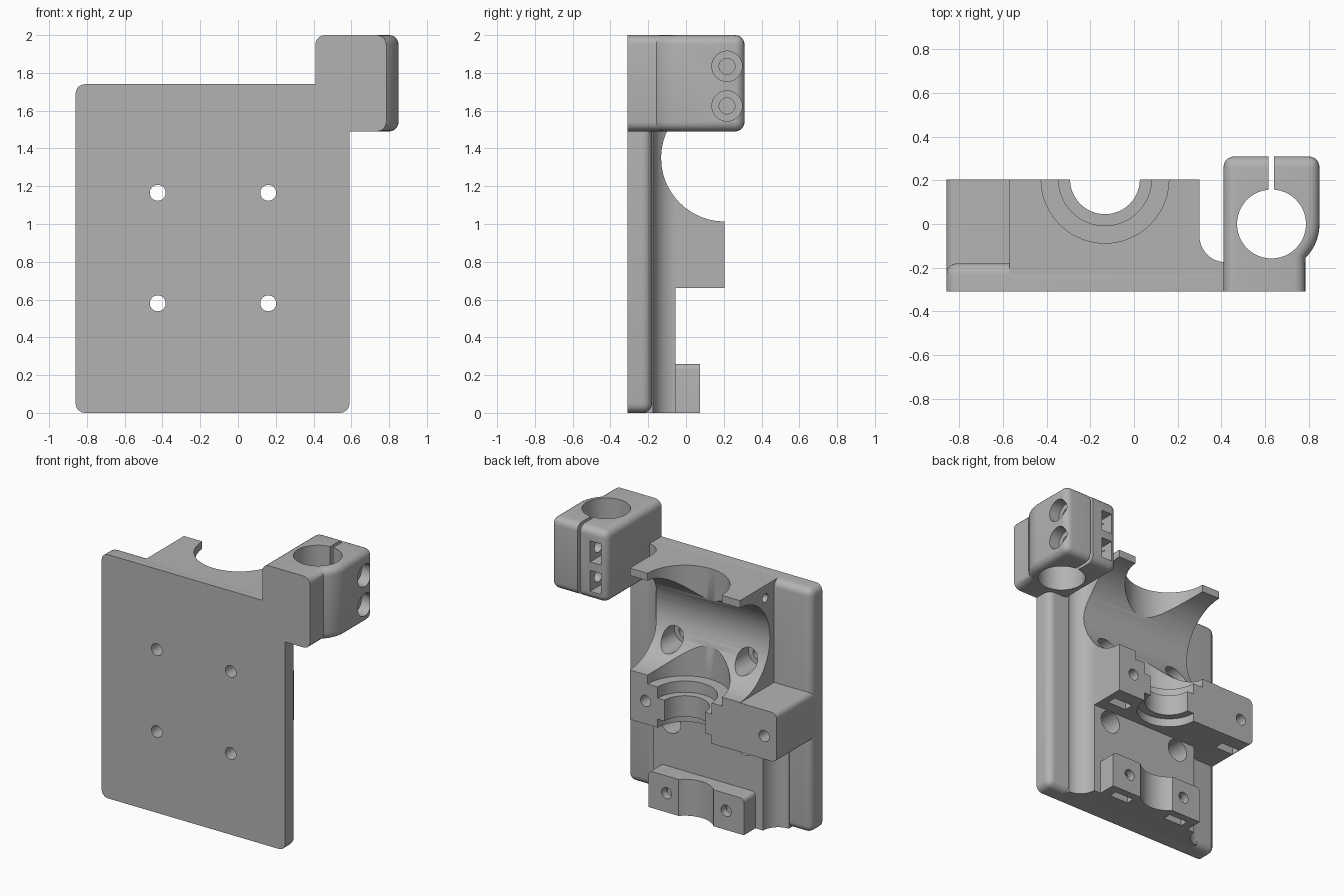
import bpy, bmesh, math
from mathutils import Vector

old = bpy.data.objects.get("Cube")
if old:
    bpy.data.objects.remove(old, do_unlink=True)

grey = bpy.data.materials.new("plain grey")
grey.use_nodes = True
grey.diffuse_color = (0.45, 0.45, 0.45, 1)
grey.node_tree.nodes["Principled BSDF"].inputs["Base Color"].default_value = grey.diffuse_color


def place(axis, a, b, t):
    return {"x": (t, a, b), "y": (a, t, b), "z": (a, b, t)}[axis]


def arc(cx, cy, r, start, end, n=12):
    angles = [math.radians(start + (end - start) * i / n) for i in range(n + 1)]
    return [(cx + r * math.cos(t), cy + r * math.sin(t)) for t in angles]


def rect(a0, a1, b0, b1):
    return [(a0, b0), (a1, b0), (a1, b1), (a0, b1)]


def prism(name, pts, axis, lo, hi, bevel=0, trim_front=None):
    """Extrude a profile, optionally round its convex edges and slice the front flat."""
    bm = bmesh.new()
    base = bm.faces.new([bm.verts.new(place(axis, a, b, lo)) for a, b in pts])
    grown = bmesh.ops.extrude_face_region(bm, geom=[base])["geom"]
    shift = Vector(place(axis, 0, 0, hi - lo))
    bmesh.ops.translate(bm, vec=shift, verts=[v for v in grown if isinstance(v, bmesh.types.BMVert)])
    bmesh.ops.recalc_face_normals(bm, faces=bm.faces)
    if bevel:
        edges = [e for e in bm.edges if e.calc_face_angle_signed() > 0.6]
        bmesh.ops.bevel(bm, geom=edges, offset=bevel, segments=5, profile=0.5, affect="EDGES")
    if trim_front is not None:
        bmesh.ops.bisect_plane(bm, geom=bm.verts[:] + bm.edges[:] + bm.faces[:],
                               plane_co=(0, trim_front, 0), plane_no=(0, -1, 0), clear_outer=True)
        bmesh.ops.holes_fill(bm, edges=[e for e in bm.edges if e.is_boundary])
        bmesh.ops.recalc_face_normals(bm, faces=bm.faces)
    mesh = bpy.data.meshes.new(name)
    bm.to_mesh(mesh)
    bm.free()
    mesh.materials.append(grey)
    ob = bpy.data.objects.new(name, mesh)
    bpy.context.collection.objects.link(ob)
    return ob


def cylinder(a, b, r, axis, lo, hi):
    return prism("cutter", arc(a, b, r, 0, 352.5, 47), axis, lo, hi)


def box(x0, x1, y0, y1, z0, z1):
    return prism("cutter", rect(x0, x1, y0, y1), "z", z0, z1)


def cut(cutter, *targets):
    cutter.hide_render = True
    for ob in targets:
        bpy.context.view_layer.objects.active = ob
        mod = ob.modifiers.new("cut", "BOOLEAN")
        mod.operation, mod.solver, mod.object = "DIFFERENCE", "EXACT", cutter
        bpy.ops.object.modifier_apply(modifier=mod.name)
    bpy.data.objects.remove(cutter, do_unlink=True)


FRONT, MID = -0.31, -0.133

# Back plate with rounded rear edges
plate = prism("back_plate", rect(-0.86, 0.59, 0, 1.74), "y", -0.5, -0.18, 0.05, FRONT)

# Thickened lower web with a concave fillet on both sides
right_fillet = arc(0.42, -0.055, 0.12, 270, 180)
left_fillet = arc(-0.69, -0.055, 0.12, 0, -90)
web = prism("lower_web", [(-0.69, -0.25), (0.42, -0.25)] + right_fillet + left_fillet, "z", 0, 0.7)

# Upper holder body
body = prism("holder_body", [(-0.57, -0.25), (0.42, -0.25)] + right_fillet
             + [(0.3, 0.205), (-0.57, 0.205)], "z", 0.66, 1.74)

# Side arm and lower lug, with rounded outer corners
arm = prism("side_arm", [(-0.5, 0.66), (-0.5, 1.01)] + arc(-0.82, 0.97, 0.04, 90, 180, 5)
            + arc(-0.82, 0.7, 0.04, 180, 270, 5), "y", -0.25, 0.205)
lug = prism("lower_lug", [(-0.51, 0), (0.245, 0)] + arc(0.215, 0.23, 0.03, 0, 90, 5)
            + arc(-0.48, 0.23, 0.03, 90, 180, 5), "y", -0.2, 0.075)

# Rod clamp
clamp = prism("rod_clamp", [(0.41, -0.5), (0.785, -0.5)] + arc(0.63, 0, 0.22, -45, 0, 10)
              + [(0.85, 0.31), (0.41, 0.31)], "z", 1.49, 2.0, 0.05, FRONT)

# Sideways scoop and the stepped vertical bore
cut(cylinder(0.205, 1.35, 0.337, "x", -0.7, 0.6), body)
for radius, low, high in [(0.293, 0.95, 1.9), (0.213, 0.87, 1.1), (0.16, 0.6, 1.0), (0.213, 0.6, 0.72)]:
    cut(cylinder(MID, 0.205, radius, "z", low, high), body)
cut(cylinder(MID, 0.205, 0.19, "z", -0.1, 0.4), lug)

# Plate screw holes with counterbores from behind
for x in (-0.425, 0.16):
    for z in (0.58, 1.165):
        cut(cylinder(x, z, 0.042, "y", -0.4, 0.0), plate, web, body)
        cut(cylinder(x, z, 0.08, "y", -0.21, 0.02), plate, web, body)

# Rear screw holes and the nut pockets below them
for x, part in ((0.175, body), (-0.76, arm)):
    cut(cylinder(x, 0.825, 0.04, "y", -0.1, 0.3), part)
    cut(box(x - 0.075, x + 0.075, 0.03, 0.1, 0.5, 0.9), part)
for x in (0.1, -0.37):
    cut(cylinder(x, 0.137, 0.04, "y", -0.12, 0.2), lug)
    cut(box(x - 0.075, x + 0.075, -0.04, 0.02, -0.1, 0.21), lug, web)

# Small cross hole in the top corner
cut(cylinder(-0.08, 1.65, 0.03, "x", -0.7, -0.44), body)

# Clamp bore, split, screws and nut pockets
cut(cylinder(0.63, 0, 0.158, "z", 1.3, 2.2), clamp)
cut(box(0.617, 0.641, 0.1, 0.5, 1.3, 2.2), clamp)
for z in (1.625, 1.835):
    cut(cylinder(0.217, z, 0.042, "x", 0.45, 1.0), clamp)
    cut(cylinder(0.217, z, 0.08, "x", 0.77, 1.0), clamp)
    cut(box(0.455, 0.54, 0.14, 0.5, z - 0.075, z + 0.075), clamp)

# Smooth curved faces, keep crisp edges
for ob in (plate, web, body, arm, lug, clamp):
    bpy.ops.object.select_all(action="DESELECT")
    ob.select_set(True)
    bpy.context.view_layer.objects.active = ob
    bpy.ops.object.shade_smooth_by_angle(angle=math.radians(30))
